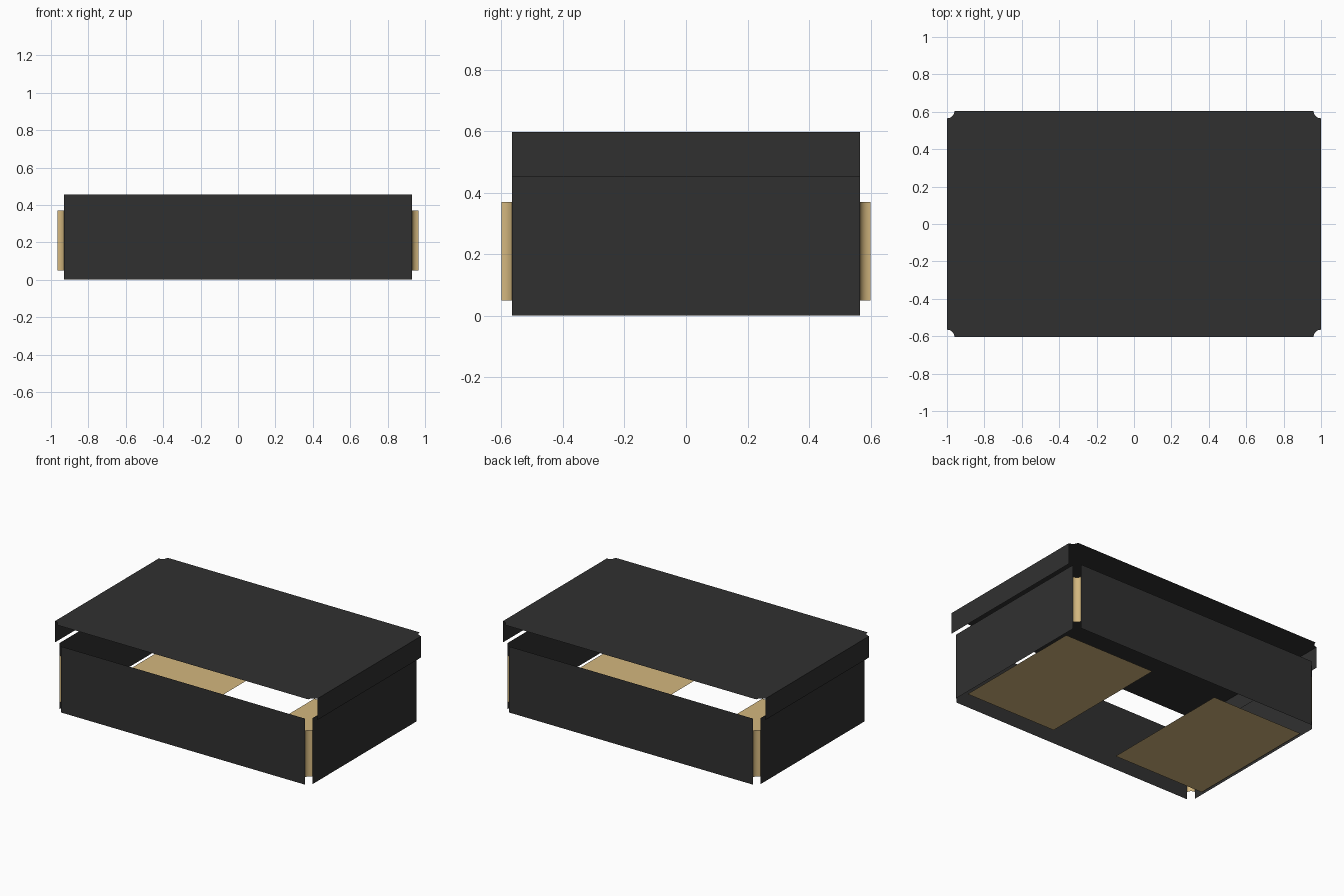
import bpy
import math

cube = bpy.data.objects.get("Cube")
if cube:
    bpy.data.objects.remove(cube, do_unlink=True)


def material(name, rgb):
    m = bpy.data.materials.new(name)
    m.use_nodes = True
    m.diffuse_color = (*rgb, 1)
    m.node_tree.nodes["Principled BSDF"].inputs["Base Color"].default_value = (*rgb, 1)
    return m


charcoal = material("charcoal card", (0.03, 0.03, 0.03))
kraft = material("kraft tan", (0.65, 0.47, 0.21))


def sheet(name, verts, faces, mat):
    mesh = bpy.data.meshes.new(name)
    mesh.from_pydata(verts, [], faces)
    mesh.materials.append(mat)
    obj = bpy.data.objects.new(name, mesh)
    bpy.context.collection.objects.link(obj)
    return obj


def wall(name, a, b, z0, z1, mat):
    """Upright sheet between two plan points."""
    sheet(name, [(*a, z0), (*b, z0), (*b, z1), (*a, z1)], [(0, 1, 2, 3)], mat)


BODY_X, BODY_Y = 0.965, 0.6      # planes of the body walls
NOTCH = 0.035                    # corner cut of the body
WALL_TOP = 0.455
LID_X, LID_Y, LID_Z, LID_CUT = 1.0, 0.605, 0.597, 0.04
STEPS = 8


def cove(cx, cy, r, sx, sy):
    """Concave quarter arc around an outer corner, from the side wall to the front or back."""
    angles = [math.pi / 2 * i / STEPS for i in range(STEPS + 1)]
    return [(sx * (cx - r * math.sin(t)), sy * (cy - r * math.cos(t))) for t in angles]


# Body walls, overhanging lid flaps and floor flaps
w, d = BODY_X - NOTCH, BODY_Y - NOTCH
wall("front_wall", (-w, -BODY_Y), (w, -BODY_Y), 0, WALL_TOP, charcoal)
wall("back_wall", (w, BODY_Y), (-w, BODY_Y), 0, WALL_TOP, charcoal)
for s, side in ((1, "left"), (-1, "right")):
    wall(side + "_wall", (s * BODY_X, -s * d), (s * BODY_X, s * d), 0, WALL_TOP, charcoal)
    wall(side + "_lid_flap", (s * LID_X, -s * d), (s * LID_X, s * d), 0.45, LID_Z, charcoal)
    x0, x1 = sorted((s * 0.25, s * 0.945))
    sheet(side + "_floor_flap",
          [(x0, -0.475, 0), (x1, -0.475, 0), (x1, 0.475, 0), (x0, 0.475, 0)],
          [(0, 1, 2, 3)], kraft)

# Coved corner strips joining the walls
for sx, side in ((1, "left"), (-1, "right")):
    for sy, end in ((-1, "front"), (1, "back")):
        arc = cove(BODY_X, BODY_Y, NOTCH, sx, sy)
        if sx * sy < 0:
            arc.reverse()
        n = len(arc)
        verts = [(*p, z) for z in (0.05, 0.37) for p in arc]
        faces = [(i + 1, i, n + i, n + i + 1) for i in range(n - 1)]
        strip = sheet(f"{end}_{side}_corner", verts, [f[::-1] for f in faces], kraft)
        strip.data.shade_smooth()

# Lid sheet with scooped corners
outline = []
for sx, sy in ((1, 1), (-1, 1), (-1, -1), (1, -1)):
    arc = cove(LID_X, LID_Y, LID_CUT, sx, sy)
    # each arc runs counter-clockwise around the outline
    outline += arc[::-1] if sx * sy < 0 else arc
outline = [(x, y, LID_Z) for x, y in outline]
sheet("lid", outline, [tuple(range(len(outline)))], charcoal)
